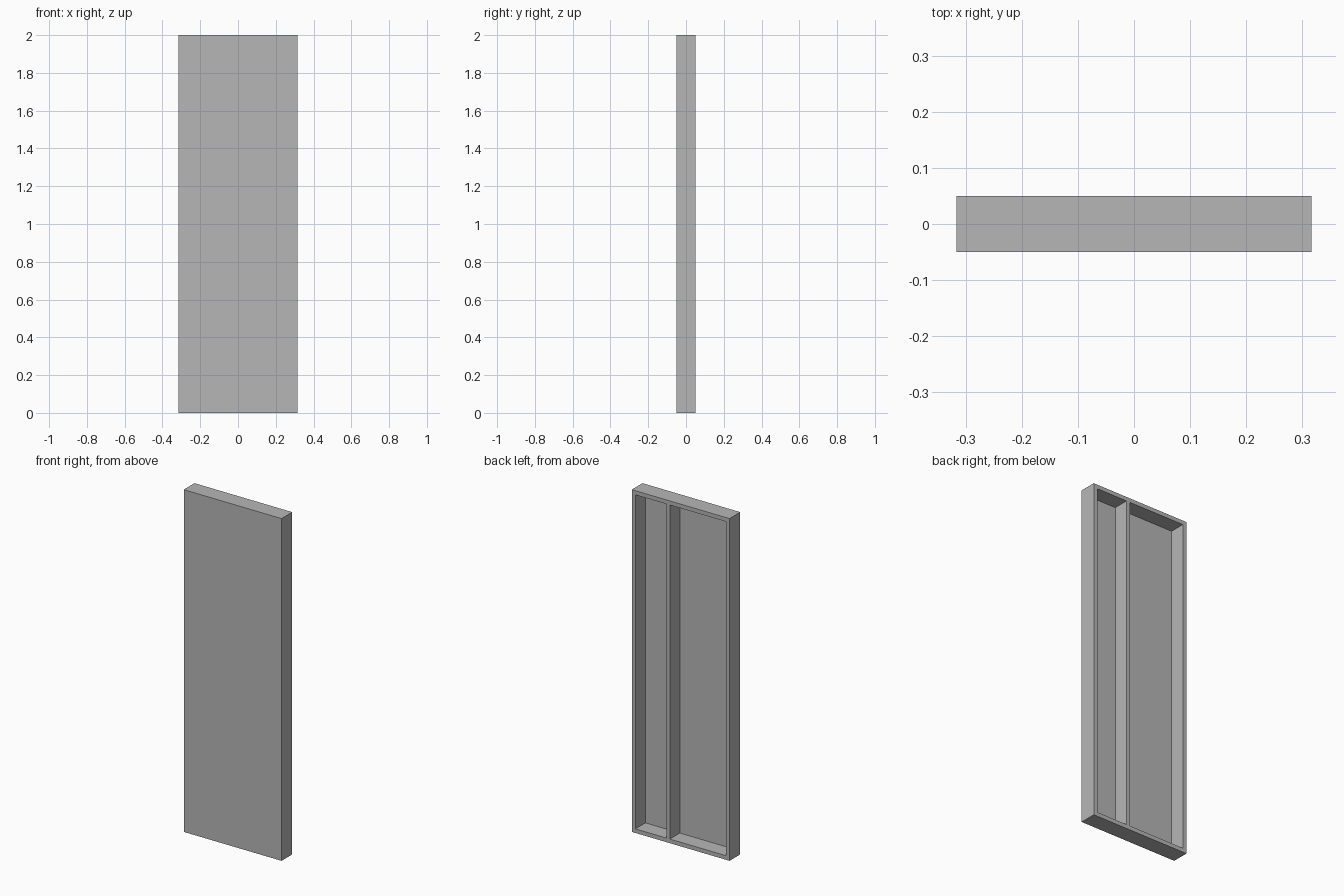
import bpy
import bmesh
from mathutils import Matrix

old = bpy.data.objects.get("Cube")
if old:
    bpy.data.objects.remove(old, do_unlink=True)

WIDTH, DEPTH, HEIGHT = 0.632, 0.099, 2.0
RIM = 0.024                    # frame width
SKIN = 0.007                   # front panel thickness
DIVIDER = (0.070, 0.092)       # upright divider, x range

grey = bpy.data.materials.new("mid_grey")
grey.use_nodes = True
colour = (0.47, 0.47, 0.47, 1)
grey.diffuse_color = colour
grey.node_tree.nodes["Principled BSDF"].inputs["Base Color"].default_value = colour

# Solid slab standing on the ground
bm = bmesh.new()
bmesh.ops.create_cube(bm, size=1, matrix=Matrix.Translation((0, 0, HEIGHT / 2))
                      @ Matrix.Diagonal((WIDTH, DEPTH, HEIGHT, 1)))


def back_faces():
    return [f for f in bm.faces if f.normal.y > 0.9]


def cut(point, normal):
    bmesh.ops.bisect_plane(bm, geom=bm.verts[:] + bm.edges[:] + bm.faces[:],
                           plane_co=point, plane_no=normal)


# Mark out the rim and the divider
inner = WIDTH / 2 - RIM
for x in (-inner, *DIVIDER, inner):
    cut((x, 0, 0), (1, 0, 0))
for z in (RIM, HEIGHT - RIM):
    cut((0, 0, z), (0, 0, 1))
bm.normal_update()

# Sink the two open compartments into the back
pockets = []
for f in back_faces():
    c = f.calc_center_median()
    in_divider = DIVIDER[0] < c.x < DIVIDER[1]
    if abs(c.x) < inner and RIM < c.z < HEIGHT - RIM and not in_divider:
        pockets.append(f)
floors = bmesh.ops.extrude_discrete_faces(bm, faces=pockets)["faces"]
bmesh.ops.translate(bm, verts=[v for f in floors for v in f.verts],
                    vec=(0, SKIN - DEPTH, 0))
bmesh.ops.recalc_face_normals(bm, faces=bm.faces[:])

mesh = bpy.data.meshes.new("hollow_door_panel")
bm.to_mesh(mesh)
bm.free()
mesh.materials.append(grey)
panel = bpy.data.objects.new("hollow_door_panel", mesh)
bpy.context.collection.objects.link(panel)
